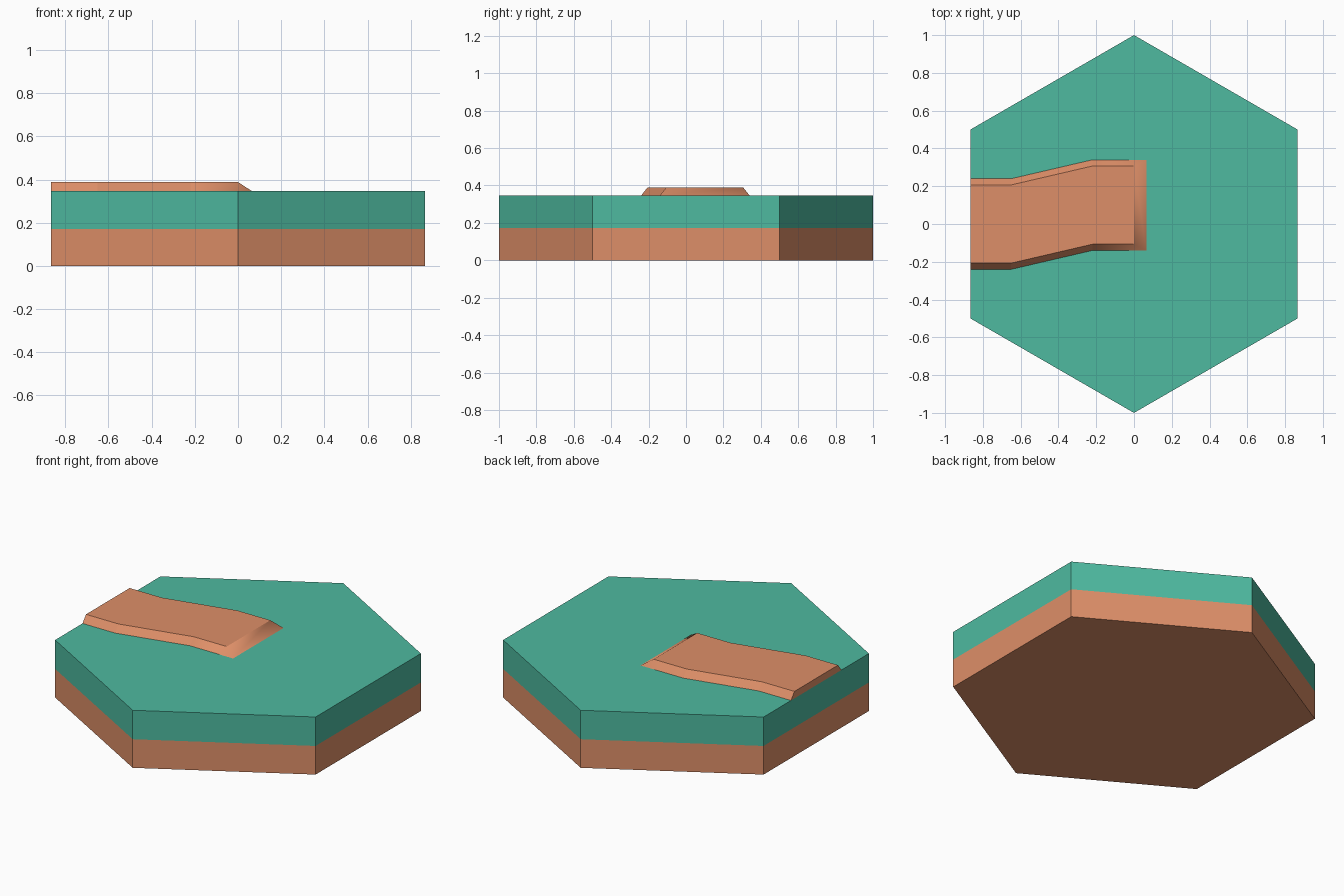
import bpy, bmesh, math

if "Cube" in bpy.data.objects:
    bpy.data.objects.remove(bpy.data.objects["Cube"])


def material(name, rgb):
    lin = [((c / 255 + 0.055) / 1.055) ** 2.4 for c in rgb]
    m = bpy.data.materials.new(name)
    m.diffuse_color = (*lin, 1)
    m.use_nodes = True
    m.node_tree.nodes["Principled BSDF"].inputs["Base Color"].default_value = m.diffuse_color
    return m


grass = material("grass green", (78, 186, 160))
dirt = material("dirt brown", (222, 143, 104))


def make_object(name, bm, mats):
    bmesh.ops.recalc_face_normals(bm, faces=bm.faces)
    me = bpy.data.meshes.new(name)
    bm.to_mesh(me)
    bm.free()
    for m in mats:
        me.materials.append(m)
    ob = bpy.data.objects.new(name, me)
    bpy.context.collection.objects.link(ob)
    return ob


H, MID, TOP = 0.346, 0.172, 0.388

# Hexagonal ground tile: dirt lower half, grass upper half
bm = bmesh.new()
rings = [[bm.verts.new((math.sin(i * math.pi / 3), math.cos(i * math.pi / 3), z))
          for i in range(6)] for z in (0, MID, H)]
bm.faces.new(rings[0])
bm.faces.new(rings[2])
for lo, hi in zip(rings, rings[1:]):
    for i in range(6):
        j = (i + 1) % 6
        bm.faces.new((lo[i], lo[j], hi[j], hi[i]))
for f in bm.faces:
    f.material_index = 0 if f.calc_center_median().z > MID else 1
make_object("hex_ground", bm, [grass, dirt])

# Raised dirt path: cross-sections along x (x at base, x at top, centre y)
bm = bmesh.new()
sections = []
for xb, xt, cy in ((-0.866, -0.866, 0), (-0.65, -0.65, 0),
                   (-0.22, -0.22, 0.1), (0.065, 0.0, 0.1)):
    sections.append([bm.verts.new(p) for p in (
        (xb, cy - 0.24, H), (xt, cy - 0.207, TOP),
        (xt, cy + 0.207, TOP), (xb, cy + 0.24, H))])
for a, b in zip(sections, sections[1:]):
    for k in range(3):
        bm.faces.new((a[k], a[k + 1], b[k + 1], b[k]))
bm.faces.new(sections[0])
bm.faces.new(sections[-1])

# Soft blend only where the end ramp meets the path sides
end = sections[-1]
soft = [{end[0], end[1]}, {end[2], end[3]}]
for f in bm.faces:
    f.smooth = True
for e in bm.edges:
    e.smooth = set(e.verts) in soft
make_object("dirt_path", bm, [dirt])
